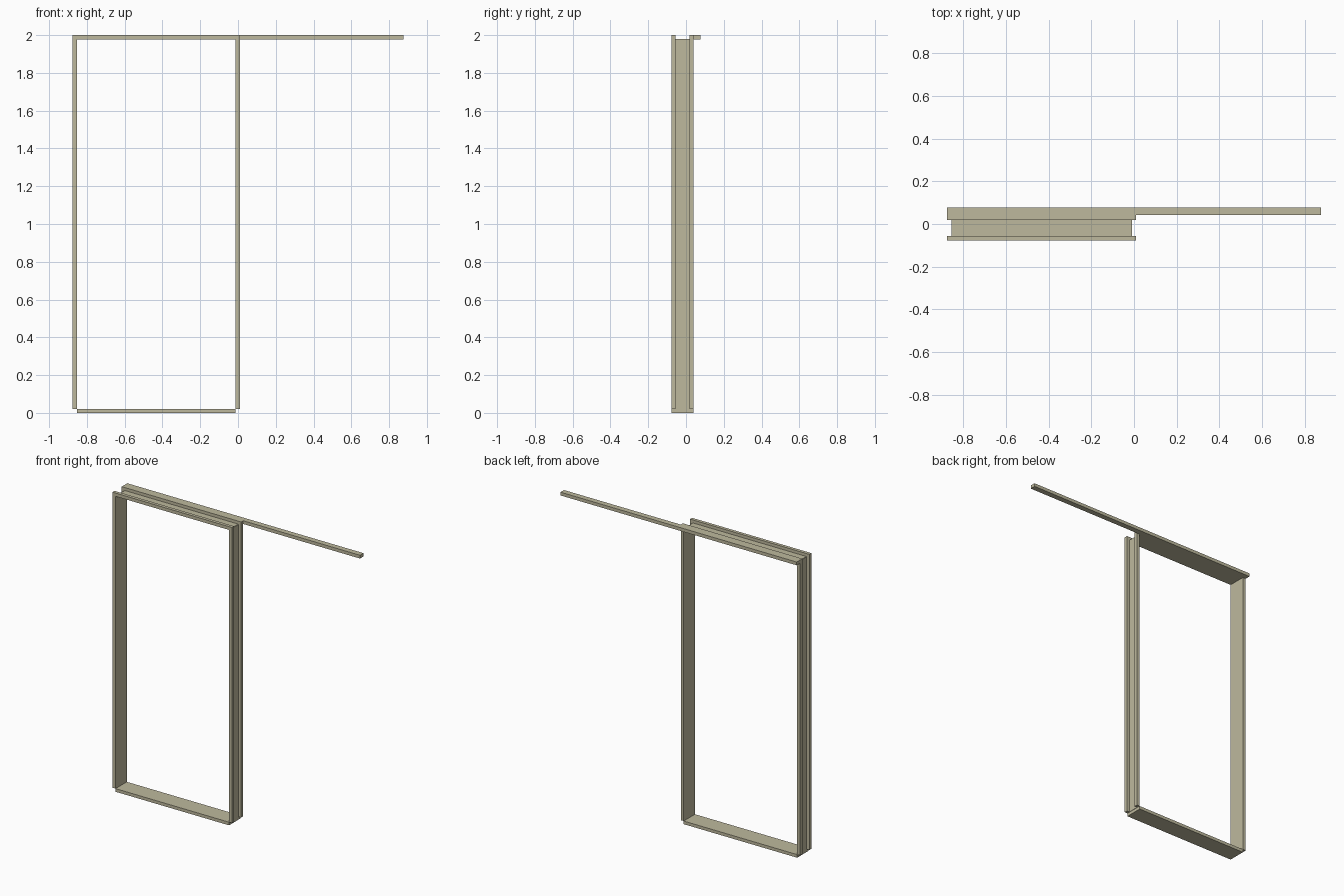
import bpy, bmesh

if "Cube" in bpy.data.objects:
    bpy.data.objects.remove(bpy.data.objects["Cube"])

# Shared depth levels and opening edges
Y_FRONT, Y_F2, Y_B1, Y_BACK, Y_RAIL = -0.078, -0.056, 0.019, 0.041, 0.078
X_L, X_LI, X_RI, X_R = -0.875, -0.852, -0.012, 0.01
Z_SILL, Z_HEAD, Z_TOP = 0.021, 1.978, 2.0
T = 0.002  # web thickness

paint = bpy.data.materials.new("olive_grey_paint")
paint.diffuse_color = (0.515, 0.485, 0.34, 1)
paint.use_nodes = True
paint.node_tree.nodes["Principled BSDF"].inputs["Base Color"].default_value = paint.diffuse_color


def prism(name, profile, height):
    """Extrude a closed profile of 3D points upward."""
    bm = bmesh.new()
    face = bm.faces.new([bm.verts.new(p) for p in profile])
    new = bmesh.ops.extrude_face_region(bm, geom=[face])["geom"]
    bmesh.ops.translate(bm, vec=(0, 0, height),
                        verts=[v for v in new if isinstance(v, bmesh.types.BMVert)])
    bmesh.ops.recalc_face_normals(bm, faces=bm.faces)
    mesh = bpy.data.meshes.new(name)
    bm.to_mesh(mesh)
    bm.free()
    mesh.materials.append(paint)
    ob = bpy.data.objects.new(name, mesh)
    bpy.context.collection.objects.link(ob)


def box(name, x0, x1, y0, y1, z0, z1):
    prism(name, [(x0, y0, z0), (x1, y0, z0), (x1, y1, z0), (x0, y1, z0)], z1 - z0)


def jamb(name, inner, outer):
    """U channel: web at the opening, flanges facing outward."""
    web = inner + (T if outer > inner else -T)
    profile = [(inner, Y_FRONT), (inner, Y_BACK), (outer, Y_BACK), (outer, Y_B1),
               (web, Y_B1), (web, Y_F2), (outer, Y_F2), (outer, Y_FRONT)]
    prism(name, [(x, y, Z_SILL) for x, y in profile], Z_HEAD - Z_SILL)


# Upright jambs, open channel on the outside
jamb("left_jamb", X_LI, X_L)
jamb("right_jamb", X_RI, X_R)

# Head: web over the opening with front and back flanges across the full width
box("head_web", X_LI, X_RI, Y_F2, Y_B1, Z_HEAD, Z_HEAD + T)
box("head_front_flange", X_L, X_R, Y_FRONT, Y_F2, Z_HEAD, Z_TOP)
box("head_back_flange", X_L, X_R, Y_B1, Y_BACK, Z_HEAD, Z_TOP)

# Solid sill between the jambs
box("sill", X_LI, X_RI, Y_FRONT, Y_BACK, 0, Z_SILL)

# Sliding rail running past the opening
box("sliding_rail", X_L, -X_L, Y_BACK, Y_RAIL, Z_HEAD, Z_TOP)
